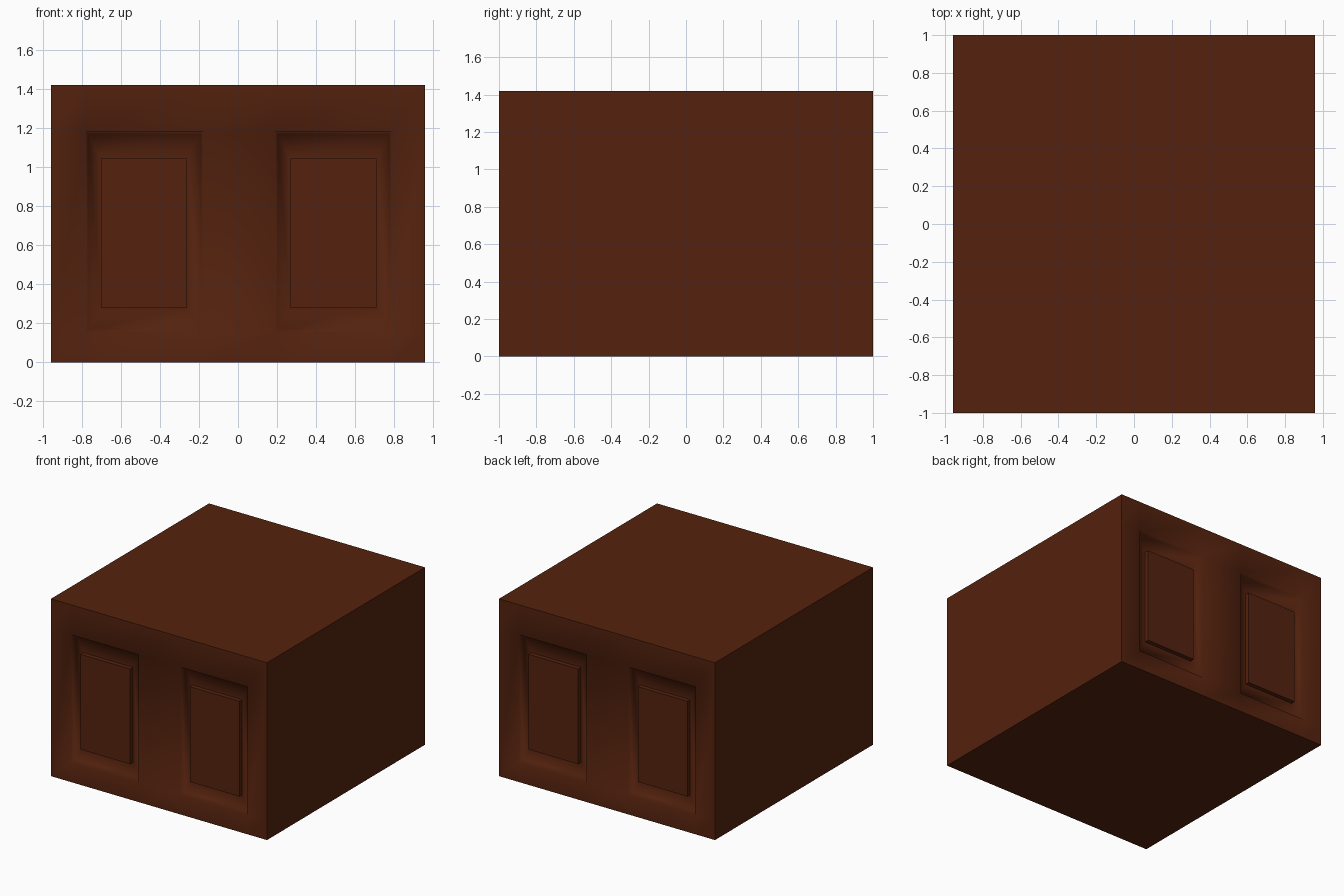
import bpy, bmesh, math
from mathutils import Matrix

if "Cube" in bpy.data.objects:
    bpy.data.objects.remove(bpy.data.objects["Cube"])

W, H, D = 0.957, 1.42, 1.0          # half width, height, half depth
FLOOR_Y, PANEL_Y = -0.958, -0.993   # recess floor and raised panel planes

wood = bpy.data.materials.new("dark_red_brown")
wood.diffuse_color = (0.089, 0.0160, 0.0044, 1)
wood.use_nodes = True
wood.node_tree.nodes["Principled BSDF"].inputs["Base Color"].default_value = wood.diffuse_color


def finish(bm, name):
    me = bpy.data.meshes.new(name)
    bm.to_mesh(me)
    bm.free()
    me.materials.append(wood)
    ob = bpy.data.objects.new(name, me)
    bpy.context.collection.objects.link(ob)
    return ob


def ring(bm, x0, x1, z0, z1, y):
    return [bm.verts.new(c) for c in ((x0, y, z0), (x1, y, z0), (x1, y, z1), (x0, y, z1))]


def bridge(bm, a, b, smooth):
    for i in range(4):
        j = (i + 1) % 4
        bm.faces.new((a[i], a[j], b[j], b[i])).smooth = smooth


# Decorated end wall: frame, two recesses, raised panel in each recess
def end_wall(name, angle):
    bm = bmesh.new()
    xs = [-W, -0.78, -0.18, 0.19, 0.785, W]
    zs = [0, 0.155, 1.18, H]
    g = [[bm.verts.new((x, -D, z)) for z in zs] for x in xs]
    for i in range(5):
        for k in range(3):
            lip = [g[i][k], g[i + 1][k], g[i + 1][k + 1], g[i][k + 1]]
            if k == 1 and i in (1, 3):
                cx = -0.48 if i == 1 else 0.488
                e = 0.012
                low = ring(bm, xs[i] + e, xs[i + 1] - e, zs[1] + e, zs[2] - e, FLOOR_Y)
                base = ring(bm, cx - 0.22, cx + 0.22, 0.28, 1.042, FLOOR_Y)
                top = ring(bm, cx - 0.22, cx + 0.22, 0.28, 1.042, PANEL_Y)
                bridge(bm, lip, low, True)
                bridge(bm, low, base, True)
                bridge(bm, base, top, False)
                bm.faces.new(top)
            else:
                bm.faces.new(lip).smooth = True
    # keep raised panel edges sharp
    for e in bm.edges:
        if any(not f.smooth for f in e.link_faces):
            e.smooth = False
    bm.transform(Matrix.Rotation(angle, 4, 'Z'))
    finish(bm, name)


end_wall("front_wall", 0)
end_wall("back_wall", math.pi)

# Plain sides, top and bottom
bm = bmesh.new()
f = ring(bm, -W, W, 0, H, -D)
b = ring(bm, -W, W, 0, H, D)
bridge(bm, f, b, False)
bmesh.ops.reverse_faces(bm, faces=bm.faces[:])
bmesh.ops.recalc_face_normals(bm, faces=bm.faces[:])
if bm.faces[:][0].normal.dot(bm.faces[:][0].calc_center_median() - f[0].co.lerp(b[2].co, 0.5)) < 0:
    bmesh.ops.reverse_faces(bm, faces=bm.faces[:])
finish(bm, "body_shell")
